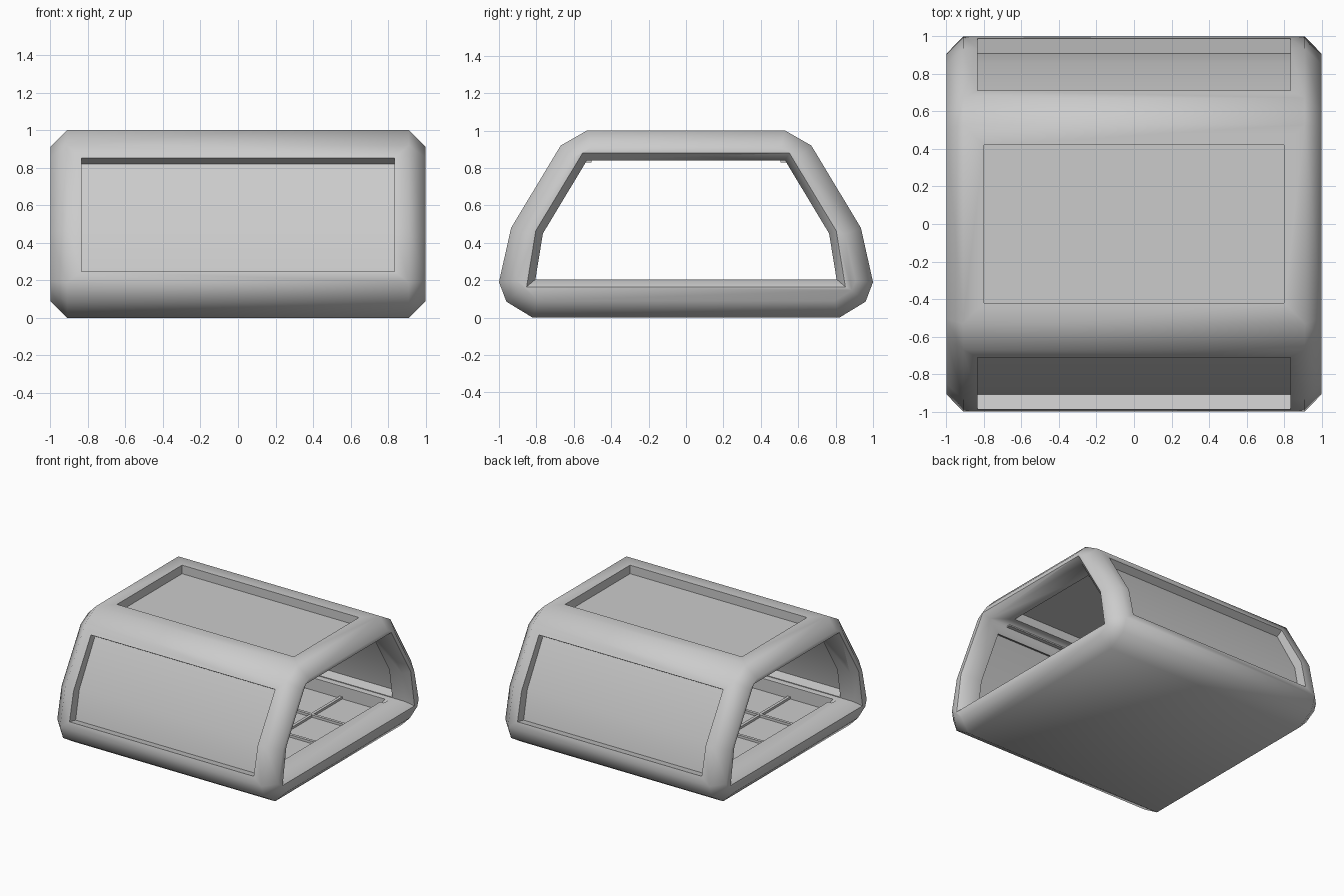
import bpy, bmesh
from mathutils import Vector

if "Cube" in bpy.data.objects:
    bpy.data.objects.remove(bpy.data.objects["Cube"])


def loft(name, sections):
    """Closed solid through (x, [(y, z), ...]) sections."""
    bm = bmesh.new()
    rings = [[bm.verts.new((x, y, z)) for y, z in prof] for x, prof in sections]
    n = len(rings[0])
    for a, b in zip(rings, rings[1:]):
        for i in range(n):
            j = (i + 1) % n
            bm.faces.new((a[i], a[j], b[j], b[i]))
    bm.faces.new(rings[0])
    bm.faces.new(rings[-1])
    bmesh.ops.recalc_face_normals(bm, faces=bm.faces[:])
    me = bpy.data.meshes.new(name)
    bm.to_mesh(me)
    bm.free()
    ob = bpy.data.objects.new(name, me)
    bpy.context.collection.objects.link(ob)
    return ob


def prism(name, half_x, prof):
    return loft(name, [(-half_x, prof), (half_x, prof)])


def box(name, x0, x1, y0, y1, z0, z1):
    return loft(name, [(x, [(y0, z0), (y1, z0), (y1, z1), (y0, z1)]) for x in (x0, x1)])


def mirrored(half):
    """Right half, bottom to top, completed to a full profile."""
    return half + [(-y, z) for y, z in reversed(half)]


def inset(prof, d):
    """Offset a counter-clockwise profile inwards by d."""
    pts = [Vector(p) for p in prof]
    out = []
    for i, p in enumerate(pts):
        e1 = (p - pts[i - 1]).normalized()
        e2 = (pts[(i + 1) % len(pts)] - p).normalized()
        n1, n2 = Vector((-e1.y, e1.x)), Vector((-e2.y, e2.x))
        q = p + (n1 + n2) * (d / (1 + n1.dot(n2)))
        out.append((q.x, q.y))
    return out


def activate(ob):
    bpy.ops.object.select_all(action='DESELECT')
    ob.select_set(True)
    bpy.context.view_layer.objects.active = ob


def cut(ob, cutter):
    cutter.hide_render = True
    mod = ob.modifiers.new("cut", 'BOOLEAN')
    mod.operation, mod.object, mod.solver = 'DIFFERENCE', cutter, 'EXACT'
    activate(ob)
    bpy.ops.object.modifier_apply(modifier=mod.name)
    bpy.data.objects.remove(cutter)


outer = mirrored([(.82, 0), (.96, .085), (1, .19), (.935, .48), (.67, .92), (.53, 1)])
inner = mirrored([(.805, .205), (.765, .45), (.53, .84)])

# Frame: chamfered hull, opened through both sides
frame = loft("frame", [(-1, inset(outer, .09)), (-.91, outer), (.91, outer), (1, inset(outer, .09))])
wide = inset(inner, -.04)
cut(frame, loft("side_cutter", [(-1.05, wide), (-1, wide), (-.95, inner),
                                (.95, inner), (1, wide), (1.05, wide)]))

# Window openings, roof opening and sunken floor
for s in (-1, 1):
    window = [(1.1, .27), (.7, .19), (.54, .75), (.84, .93)]
    cut(frame, prism("window_cutter", .833, [(s * y, z) for y, z in window]))
cut(frame, box("roof_cutter", -.8, .8, -.42, .42, .7, 1.1))
cut(frame, box("floor_cutter", -.8, .8, -.76, .76, .1, .3))
parts = [frame]

# Panels set halfway into the frame
for s, name in ((-1, "front_panel"), (1, "back_panel")):
    sheet = [(.915, .2), (.86, .465), (.63, .87), (.61, .86), (.84, .46), (.895, .2)]
    parts.append(prism(name, .87, [(s * y, z) for y, z in sheet]))
    # Rail under the roof corner
    parts.append(box("roof_rail", -.78, .78, s * .52 - .015, s * .52 + .015, .83, .86))
parts.append(box("roof_panel", -.87, .87, -.5, .5, .91, .93))

# Floor grid strips
for i in (-1, 0, 1):
    parts.append(box("floor_strip_long", -.8, .8, i * .38 - .012, i * .38 + .012, .09, .12))
    parts.append(box("floor_strip_cross", i * .4 - .012, i * .4 + .012, -.76, .76, .09, .118))

for ob in parts:
    activate(ob)
    bpy.ops.object.shade_smooth_by_angle(angle=0.87)
